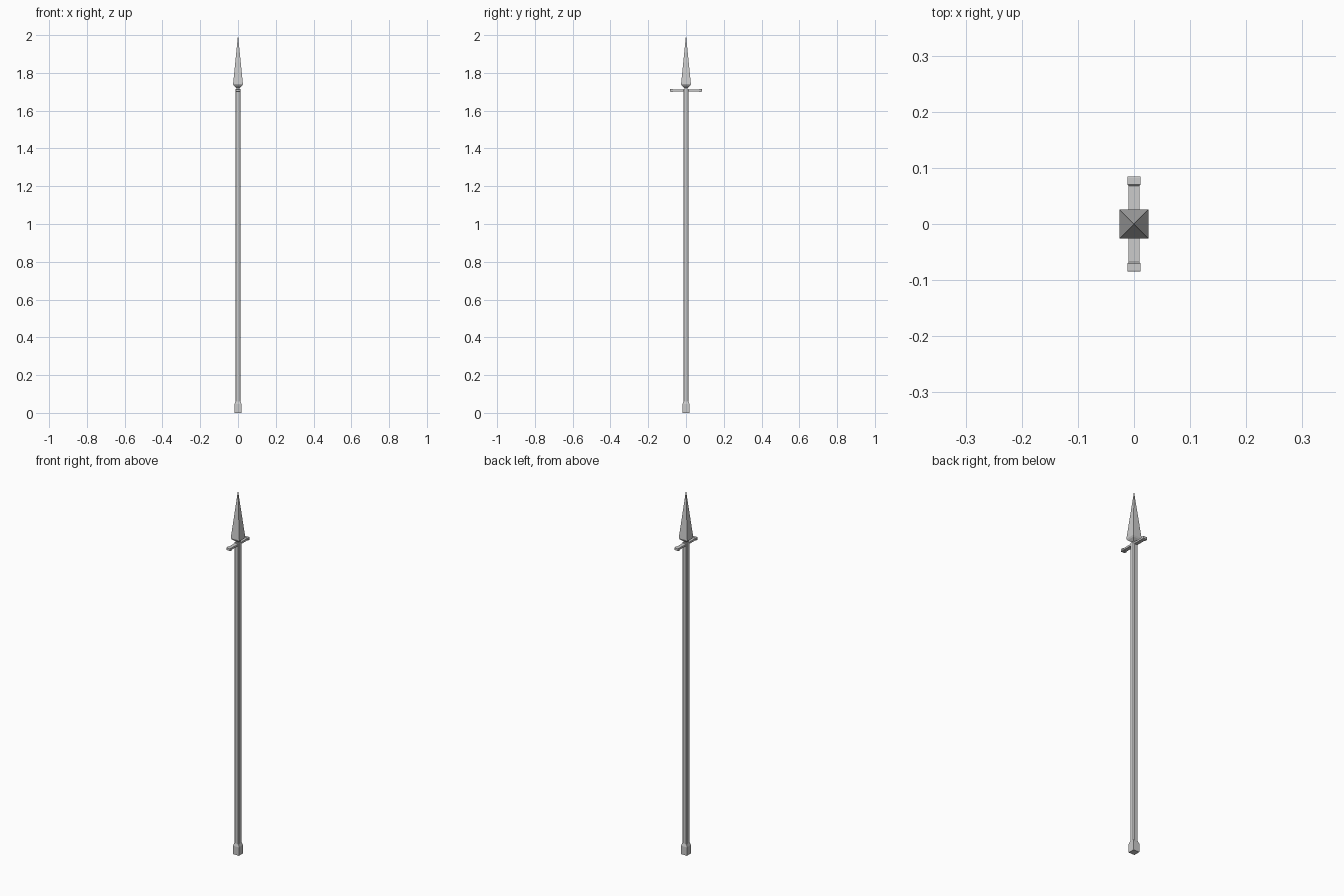
import bpy, bmesh
from mathutils import Matrix

if "Cube" in bpy.data.objects:
    bpy.data.objects.remove(bpy.data.objects["Cube"])


def square_loft(name, rings, chamfer=0.0, along_y=False):
    """Skin square rings (distance, half_x, half_y); a zero ring becomes a point."""
    bm = bmesh.new()
    loops = []
    for d, a, b in rings:
        if a == 0:
            pts = [(0, 0)]
        elif chamfer:
            c = chamfer
            pts = [(a, -b + c), (a, b - c), (a - c, b), (-a + c, b),
                   (-a, b - c), (-a, -b + c), (-a + c, -b), (a - c, -b)]
        else:
            pts = [(a, -b), (a, b), (-a, b), (-a, -b)]
        loops.append([bm.verts.new((x, y, d)) for x, y in pts])
    for lo, hi in zip(loops, loops[1:]):
        n = max(len(lo), len(hi))
        for i in range(n):
            j = (i + 1) % n
            if len(hi) == 1:
                bm.faces.new((lo[i], lo[j], hi[0]))
            else:
                bm.faces.new((lo[i], lo[j], hi[j], hi[i]))
    for loop in (loops[0], loops[-1]):
        if len(loop) > 2:
            bm.faces.new(loop)
    if along_y:
        bm.transform(Matrix.Rotation(-1.5707963, 4, 'X'))
    bmesh.ops.recalc_face_normals(bm, faces=bm.faces)
    mesh = bpy.data.meshes.new(name)
    bm.to_mesh(mesh)
    bm.free()
    obj = bpy.data.objects.new(name, mesh)
    bpy.context.collection.objects.link(obj)
    return obj


# Shaft with chamfered corners
square_loft("shaft", [(0.05, 0.0135, 0.0135), (1.715, 0.0135, 0.0135)], chamfer=0.004)

# Butt cap with a tapered shoulder
square_loft("butt_cap", [(0, 0.018, 0.018), (0.046, 0.018, 0.018), (0.06, 0.0135, 0.0135)])

# Four-sided spear head with a short underside taper and neck
square_loft("spear_head", [(1.71, 0.009, 0.009), (1.72, 0.009, 0.009), (1.732, 0.022, 0.022),
                           (1.74, 0.026, 0.026), (2.0, 0, 0)])

# Crossbar with thicker ends
half = [(0.068, 0.01, 0.005), (0.07, 0.012, 0.007), (0.083, 0.012, 0.007), (0.085, 0.011, 0.006)]
rings = [(-d, a, b) for d, a, b in reversed(half)] + half
bar = square_loft("crossbar", rings, along_y=True)
bar.location.z = 1.707
